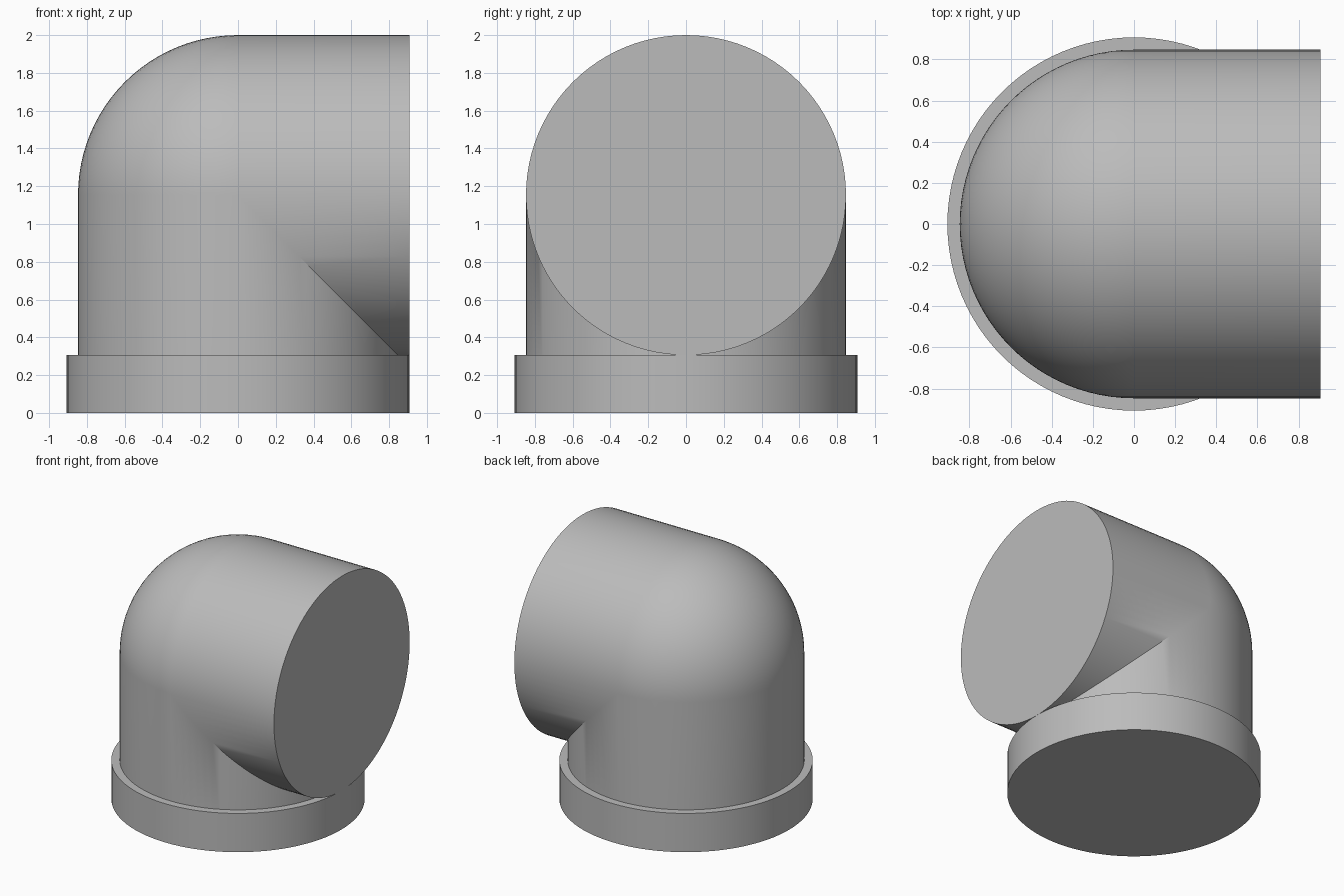
import bpy, bmesh
from math import cos, sin, pi

if "Cube" in bpy.data.objects:
    bpy.data.objects.remove(bpy.data.objects["Cube"])

PIPE_R, COLLAR_R, COLLAR_H = 0.847, 0.907, 0.306
BEND_Z = 2 - PIPE_R
SIDES, BEND_STEPS = 96, 24

grey = bpy.data.materials.new("plain_grey")
grey.use_nodes = True
colour = (0.5, 0.5, 0.5, 1)
grey.diffuse_color = colour
grey.node_tree.nodes["Principled BSDF"].inputs["Base Color"].default_value = colour


def finish(name, bm):
    bmesh.ops.remove_doubles(bm, verts=bm.verts, dist=1e-5)
    bmesh.ops.recalc_face_normals(bm, faces=bm.faces)
    mesh = bpy.data.meshes.new(name)
    bm.to_mesh(mesh)
    bm.free()
    mesh.materials.append(grey)
    obj = bpy.data.objects.new(name, mesh)
    bpy.context.collection.objects.link(obj)
    bpy.ops.object.select_all(action="DESELECT")
    obj.select_set(True)
    bpy.context.view_layer.objects.active = obj
    bpy.ops.object.shade_smooth_by_angle(angle=pi / 6)


def loft(name, rings):
    """Closed skin through rings of equal point count."""
    bm = bmesh.new()
    rows = [[bm.verts.new(p) for p in ring] for ring in rings]
    for a, b in zip(rows, rows[1:]):
        for i in range(SIDES):
            j = (i + 1) % SIDES
            bm.faces.new((a[i], a[j], b[j], b[i]))
    bm.faces.new(rows[0])
    bm.faces.new(rows[-1])
    finish(name, bm)


# Cross-section: u points to the outside of the bend
section = [(PIPE_R * cos(2 * pi * i / SIDES), PIPE_R * sin(2 * pi * i / SIDES))
           for i in range(SIDES)]


def bend_point(u, y, angle):
    # Outer half sweeps round; inner half stays on a mitre
    if u > 0:
        return (-u * cos(angle), y, BEND_Z + u * sin(angle))
    return (-u, y, BEND_Z + u)


# Elbow pipe: upright leg, rounded bend, sideways leg
rings = [[(-u, y, COLLAR_H - 0.1) for u, y in section]]
for k in range(BEND_STEPS + 1):
    rings.append([bend_point(u, y, pi / 2 * k / BEND_STEPS) for u, y in section])
rings.append([(COLLAR_R, y, BEND_Z + u) for u, y in section])
loft("elbow_pipe", rings)

# Base collar
loft("base_collar", [[(u * COLLAR_R / PIPE_R, y * COLLAR_R / PIPE_R, z)
                      for u, y in section] for z in (0, COLLAR_H)])
